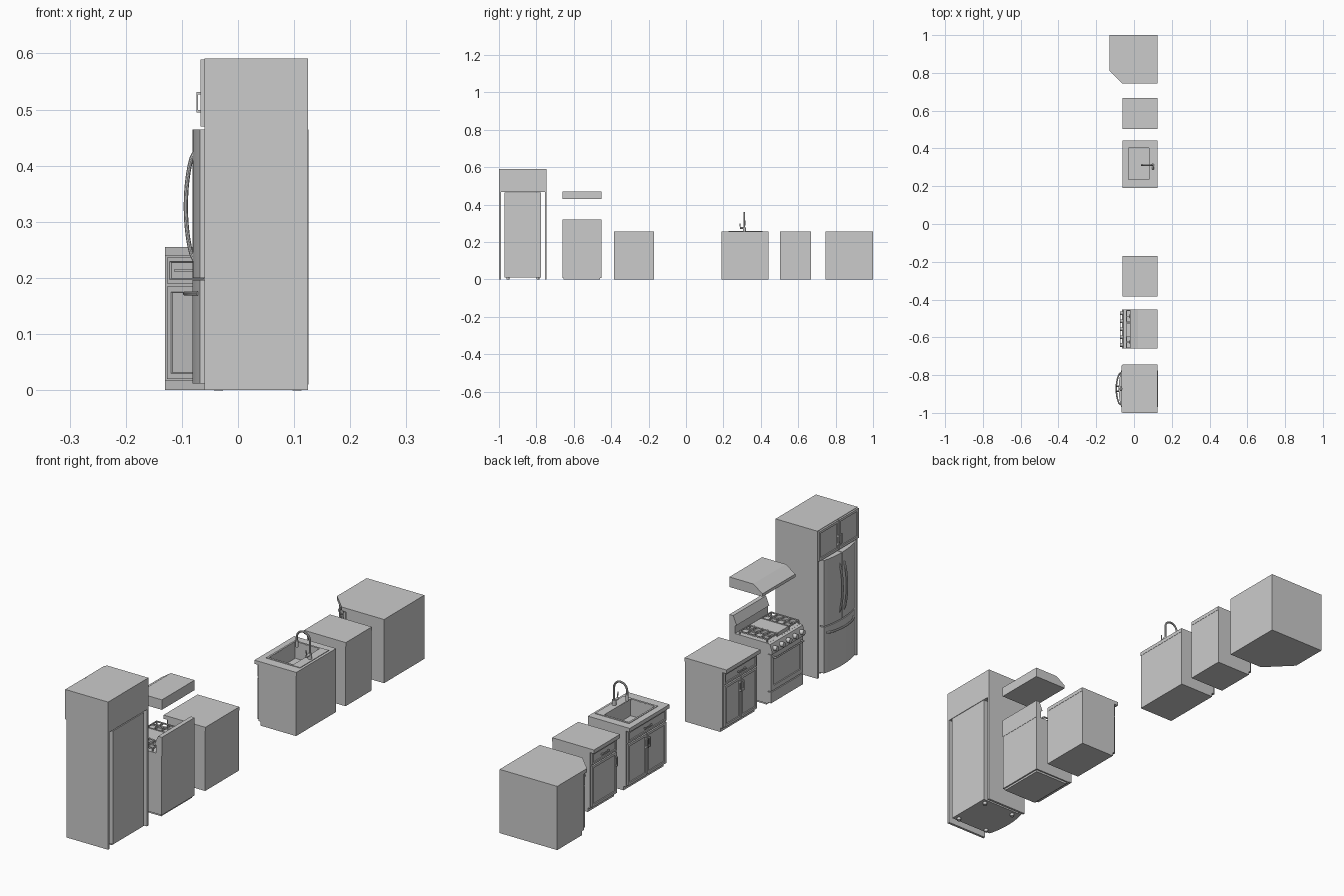
import bpy, bmesh, math
from mathutils import Matrix, Vector

if "Cube" in bpy.data.objects:
    bpy.data.objects.remove(bpy.data.objects["Cube"])

I = Matrix.Identity(4)

def finish(bm, name, M=I):
    bmesh.ops.recalc_face_normals(bm, faces=bm.faces)
    bm.transform(M)
    me = bpy.data.meshes.new(name)
    bm.to_mesh(me)
    bm.free()
    ob = bpy.data.objects.new(name, me)
    bpy.context.collection.objects.link(ob)
    return ob

def smooth(ob):
    bpy.ops.object.select_all(action='DESELECT')
    ob.select_set(True)
    bpy.context.view_layer.objects.active = ob
    bpy.ops.object.shade_smooth_by_angle(angle=math.radians(35))

def add_cube(bm, x0, x1, y0, y1, z0, z1):
    m = Matrix.Translation(((x0+x1)/2, (y0+y1)/2, (z0+z1)/2)) @ Matrix.Diagonal((x1-x0, y1-y0, z1-z0, 1))
    bmesh.ops.create_cube(bm, size=1, matrix=m)

def boxes(name, items, M=I):
    bm = bmesh.new()
    for b in items:
        add_cube(bm, *b)
    return finish(bm, name, M)

def box(name, *b, M=I):
    return boxes(name, [b], M)

def prism(name, pts, a, b, axis='z'):
    bm = bmesh.new()
    put = (lambda p, h: (p[0], p[1], h)) if axis == 'z' else (lambda p, h: (p[0], h, p[1]))
    f = bm.faces.new([bm.verts.new(put(p, a)) for p in pts])
    r = bmesh.ops.extrude_face_region(bm, geom=[f])
    bmesh.ops.translate(bm, verts=[v for v in r['geom'] if isinstance(v, bmesh.types.BMVert)],
                        vec=Vector(put((0, 0), b-a)))
    return finish(bm, name)

def cyl(name, loc, r, h, axis='z', seg=20, r2=None):
    bm = bmesh.new()
    rot = {'z': I, 'x': Matrix.Rotation(math.pi/2, 4, 'Y'), 'y': Matrix.Rotation(math.pi/2, 4, 'X')}[axis]
    bmesh.ops.create_cone(bm, cap_ends=True, segments=seg, radius1=r, radius2=r if r2 is None else r2, depth=h)
    ob = finish(bm, name, Matrix.Translation(loc) @ rot)
    smooth(ob)
    return ob

def tube(name, pts, r):
    cu = bpy.data.curves.new(name, 'CURVE')
    cu.dimensions, cu.bevel_depth, cu.bevel_resolution, cu.use_fill_caps = '3D', r, 3, True
    sp = cu.splines.new('POLY')
    sp.points.add(len(pts)-1)
    for p, co in zip(sp.points, pts):
        p.co = (*co, 1)
    ob = bpy.data.objects.new(name, cu)
    bpy.context.collection.objects.link(ob)
    bpy.ops.object.select_all(action='DESELECT')
    ob.select_set(True)
    bpy.context.view_layer.objects.active = ob
    bpy.ops.object.convert(target='MESH')
    smooth(bpy.context.object)

def panel(name, y0, y1, z0, z1, xb, M=I, t=0.007, rim=0.014):
    # framed front: slab with a recessed centre on its -x face
    bm = bmesh.new()
    add_cube(bm, xb-t, xb, y0, y1, z0, z1)
    bm.normal_update()
    f = min(bm.faces, key=lambda q: q.calc_center_median().x)
    bmesh.ops.inset_individual(bm, faces=[f], thickness=rim)
    bmesh.ops.inset_individual(bm, faces=[f], thickness=0.002, depth=-0.003)
    return finish(bm, name, M)

def handle(name, y, z, x, length, vertical, M=I):
    h, w, d = length/2, 0.0025, 0.008
    hy, hz = (w, h) if vertical else (h, w)
    items = [(x-d, x-d+0.003, y-hy, y+hy, z-hz, z+hz)]
    for s in (-1, 1):
        py, pz = (y, z+s*(h-w)) if vertical else (y+s*(h-w), z)
        items.append((x-d+0.002, x, py-w, py+w, pz-w, pz+w))
    return boxes(name, items, M)

def fronts(name, y0, y1, xb, doors, M=I):
    # drawer above one or two doors, with handles
    xf, mid = xb-0.007, (y0+y1)/2
    panel(name+"_drawer", y0, y1, 0.19, 0.236, xb, M, rim=0.01)
    handle(name+"_drawer_handle", mid, 0.213, xf, 0.045, False, M)
    if doors == 1:
        panel(name+"_door", y0, y1, 0.02, 0.185, xb, M)
        handle(name+"_door_handle", y0+0.007, 0.15, xf, 0.038, True, M)
    else:
        for s, e in ((-1, y0), (1, y1)):
            panel(name+"_door", *sorted((mid+s*0.0015, e)), 0.02, 0.185, xb, M)
            handle(name+"_door_handle", mid+s*0.008, 0.15, xf, 0.038, True, M)

def base_cabinet(name, y0, y1, doors):
    body = prism(name+"_body", [(-0.043, 0.016), (-0.033, 0.016), (-0.033, 0), (0.124, 0), (0.124, 0.24), (-0.043, 0.24)],
                 y0, y1, 'y')
    top = box(name+"_counter", -0.06, 0.125, y0, y1, 0.24, 0.255)
    fronts(name, y0+0.006, y1-0.006, -0.043, doors)
    return body, top

# base cabinets
base_cabinet("wide_cabinet", -0.385, -0.17, 2)
base_cabinet("narrow_cabinet", 0.503, 0.668, 1)
sink_parts = base_cabinet("sink_cabinet", 0.19, 0.442, 2)

# sink: rim plate and bowl cut into counter and body
rim = box("sink_rim", -0.035, 0.115, 0.228, 0.41, 0.2551, 0.2575)
cut = box("bowl_cutter", -0.028, 0.08, 0.236, 0.402, 0.19, 0.3)
for ob in (*sink_parts, rim):
    m = ob.modifiers.new("bowl", 'BOOLEAN')
    m.operation, m.object, m.solver = 'DIFFERENCE', cut, 'EXACT'
    bpy.context.view_layer.objects.active = ob
    bpy.ops.object.modifier_apply(modifier=m.name)
bpy.data.objects.remove(cut)
cyl("sink_drain", (0.027, 0.319, 0.191), 0.01, 0.003)

# faucet with side lever
cyl("faucet_base", (0.1, 0.312, 0.267), 0.008, 0.022)
arc = [(0.071+0.029*math.cos(a*math.pi/12), 0.312, 0.328+0.029*math.sin(a*math.pi/12)) for a in range(13)]
tube("faucet_neck", [(0.1, 0.312, 0.26)] + arc + [(0.042, 0.312, 0.31)], 0.004)
cyl("faucet_spout", (0.042, 0.312, 0.302), 0.0055, 0.026)
cyl("lever_pivot", (0.1, 0.299, 0.274), 0.005, 0.022, 'y')
tube("faucet_lever", [(0.1, 0.29, 0.274), (0.1, 0.288, 0.3)], 0.002)

# corner cabinet with a diagonal front
def corner(d):
    return [(-0.13, 0.812+d), (-0.13, 1), (0.125, 1), (0.125, 0.745), (-0.063+d, 0.745)]
prism("corner_body", corner(0.02), 0.016, 0.24)
prism("corner_toe", corner(0.032), 0, 0.016)
prism("corner_counter", corner(0), 0.24, 0.255)
D = Matrix.Translation((-0.0865, 0.7885, 0)) @ Matrix.Rotation(math.pi/4, 4, 'Z')
fronts("corner", -0.05, 0.05, 0, 1, D)

# refrigerator surround: side panels and upper cabinet
for y in (-1, -0.755):
    box("surround_panel", -0.06, 0.125, y, y+0.01, 0, 0.467)
box("upper_cabinet", -0.06, 0.125, -1, -0.745, 0.467, 0.591)
for s, y0, y1 in ((-1, -0.997, -0.874), (1, -0.871, -0.748)):
    panel("upper_door", y0, y1, 0.47, 0.589, -0.06)
    handle("upper_door_handle", -0.8725+s*0.009, 0.513, -0.066, 0.037, True)

# refrigerator body, bowed doors and drawer
yc, hw = -0.8725, 0.0975
def bow(y):
    return -0.068-0.013*(1-((y-yc)/hw)**2)
def bowed(name, y0, y1, z0, z1):
    n = 12
    ys = [y0+(y1-y0)*i/n for i in range(n+1)]
    smooth(prism(name, [(bow(y), y) for y in ys] + [(-0.051, y1), (-0.051, y0)], z0, z1))
box("fridge_body", -0.05, 0.126, yc-hw, yc+hw, 0.01, 0.464)
bowed("fridge_door", yc-hw, yc-0.0015, 0.2, 0.464)
bowed("fridge_door", yc+0.0015, yc+hw, 0.2, 0.464)
bowed("freezer_drawer", yc-hw, yc+hw, 0.012, 0.196)
for s in (-1, 1):
    y = yc+s*0.014
    tube("fridge_door_handle", [(-0.077-0.016*math.sin(math.pi*i/16)**0.6, y, 0.23+0.195*i/16) for i in range(17)], 0.004)
    for x in (-0.035, 0.105):
        cyl("fridge_foot", (x, yc+s*0.08, 0.005), 0.008, 0.011)
tube("freezer_handle", [(bow(yc-0.085+0.17*i/16)-0.013*math.sin(math.pi*i/16)**0.4, yc-0.085+0.17*i/16, 0.172)
                        for i in range(17)], 0.004)

# range hood
prism("range_hood", [(0.125, 0.43), (0.125, 0.47), (0.02, 0.47), (-0.022, 0.442), (-0.022, 0.43)], -0.66, -0.453, 'y')

# range body, oven door, drawer, back guard
r0, r1, rc = -0.66, -0.453, -0.5565
box("range_body", -0.045, 0.124, r0, r1, 0.008, 0.245)
box("range_plinth", -0.035, 0.118, r0+0.006, r1-0.006, 0, 0.008)
box("range_drawer", -0.058, -0.045, r0+0.002, r1-0.002, 0.012, 0.055)
panel("oven_door", r0+0.002, r1-0.002, 0.059, 0.205, -0.045, t=0.013, rim=0.026)
tube("oven_handle", [(-0.058, r0+0.016, 0.193), (-0.07, r0+0.016, 0.193), (-0.07, r1-0.016, 0.193), (-0.058, r1-0.016, 0.193)], 0.0035)
prism("control_panel", [(-0.045, 0.208), (-0.063, 0.208), (-0.063, 0.222), (-0.055, 0.247), (-0.045, 0.25)], r0, r1, 'y')
prism("back_guard", [(0.125, 0.245), (0.125, 0.32), (0.108, 0.32), (0.093, 0.285), (0.1, 0.28), (0.1, 0.245)], r0, r1, 'y')
box("cooktop", -0.046, 0.1, r0, r1, 0.245, 0.25)
for i in range(5):
    cyl("knob", (-0.066, rc+(i-2)*0.042, 0.228), 0.0095, 0.018, 'x')

# cooktop grates, burners and centre griddle
g0, g1, w, zt = -0.04, 0.082, 0.002, (0.26, 0.265)
for s in (-1, 1):
    c = rc+s*0.068
    a, b = c-0.031, c+0.031
    bars = [(g0, g1, y-w, y+w, *zt) for y in (a, c, b)]
    bars += [(x-w, x+w, a, b, *zt) for x in (g0, -0.01, 0.021, 0.052, g1)]
    bars += [(x-w, x+w, y-w, y+w, 0.249, 0.261) for x in (g0, g1) for y in (a, b)]
    boxes("grate", bars)
    for x in (-0.01, 0.052):
        cyl("burner", (x, c, 0.254), 0.015, 0.008, r2=0.012)
box("griddle", g0, g1, rc-0.033, rc+0.033, 0.25, 0.264)
